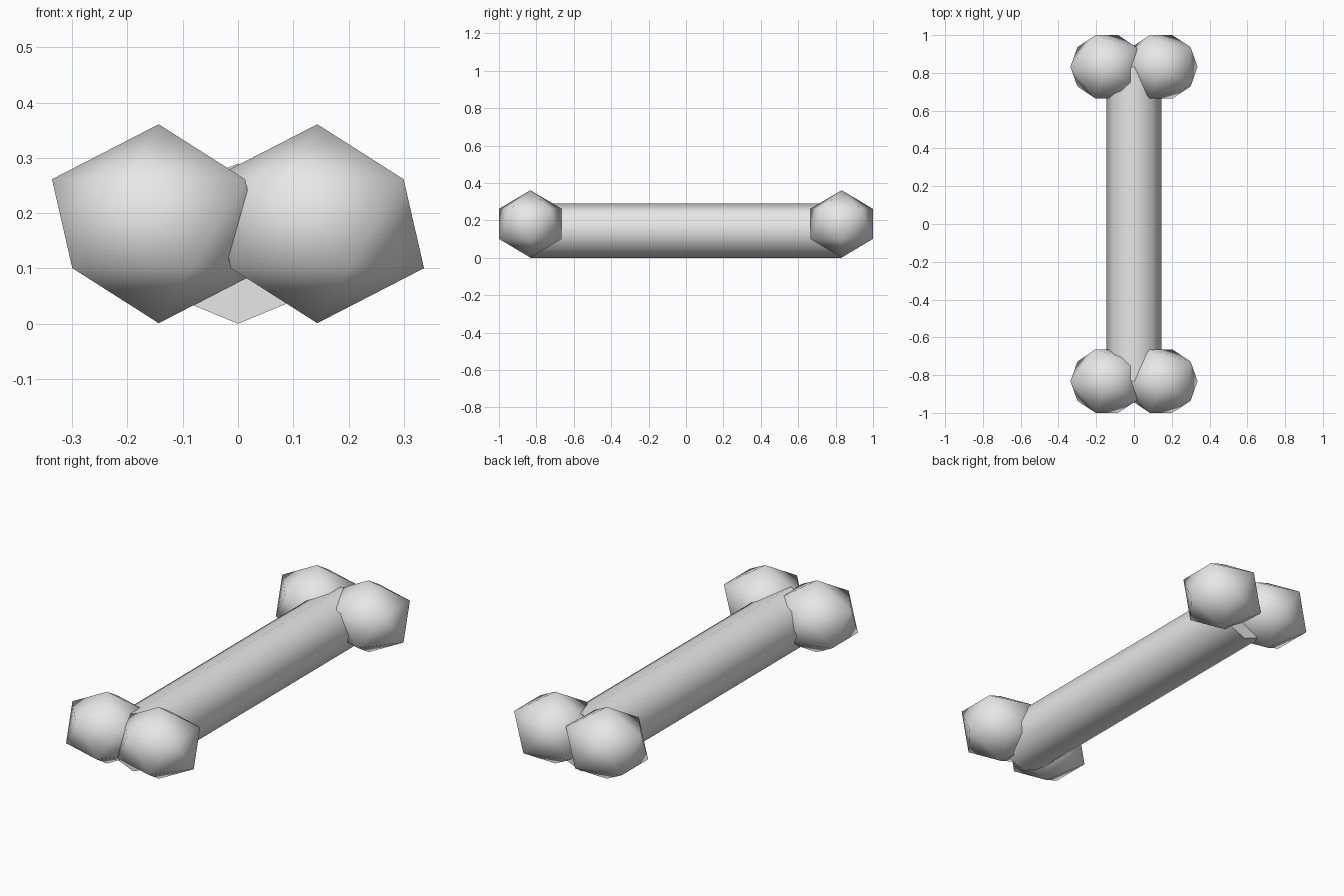
import bpy
import math

# Remove the default cube
cube = bpy.data.objects.get("Cube")
if cube:
    bpy.data.objects.remove(cube, do_unlink=True)

# Single grey material
grey = bpy.data.materials.new("light_grey")
grey.use_nodes = True
grey.diffuse_color = (0.8, 0.8, 0.8, 1)
grey.node_tree.nodes["Principled BSDF"].inputs["Base Color"].default_value = (0.8, 0.8, 0.8, 1)

SHAFT_RADIUS = 0.145
END_Y = 0.832


def finish(name):
    obj = bpy.context.object
    obj.name = obj.data.name = name
    obj.data.materials.append(grey)
    bpy.ops.object.transform_apply(location=False, rotation=True, scale=True)
    return obj


# Eight-sided shaft with a ridge on top, flat caps
bpy.ops.mesh.primitive_cylinder_add(
    vertices=8, radius=SHAFT_RADIUS, depth=2 * END_Y,
    location=(0, 0, SHAFT_RADIUS), rotation=(math.pi / 2, 0, 0))
finish("shaft")
bpy.ops.object.shade_smooth_by_angle(angle=math.radians(60))

# Two smooth twenty-sided knobs at each end
for end, y in (("front", -END_Y), ("back", END_Y)):
    for side, x in (("right", -0.1435), ("left", 0.1435)):
        bpy.ops.mesh.primitive_ico_sphere_add(
            subdivisions=1, radius=1, location=(x, y, 0.181),
            rotation=(0, 0, math.pi))
        bpy.context.object.scale = (0.216, 0.197, 0.18)
        finish(f"{end}_{side}_knob")
        bpy.ops.object.shade_smooth()
